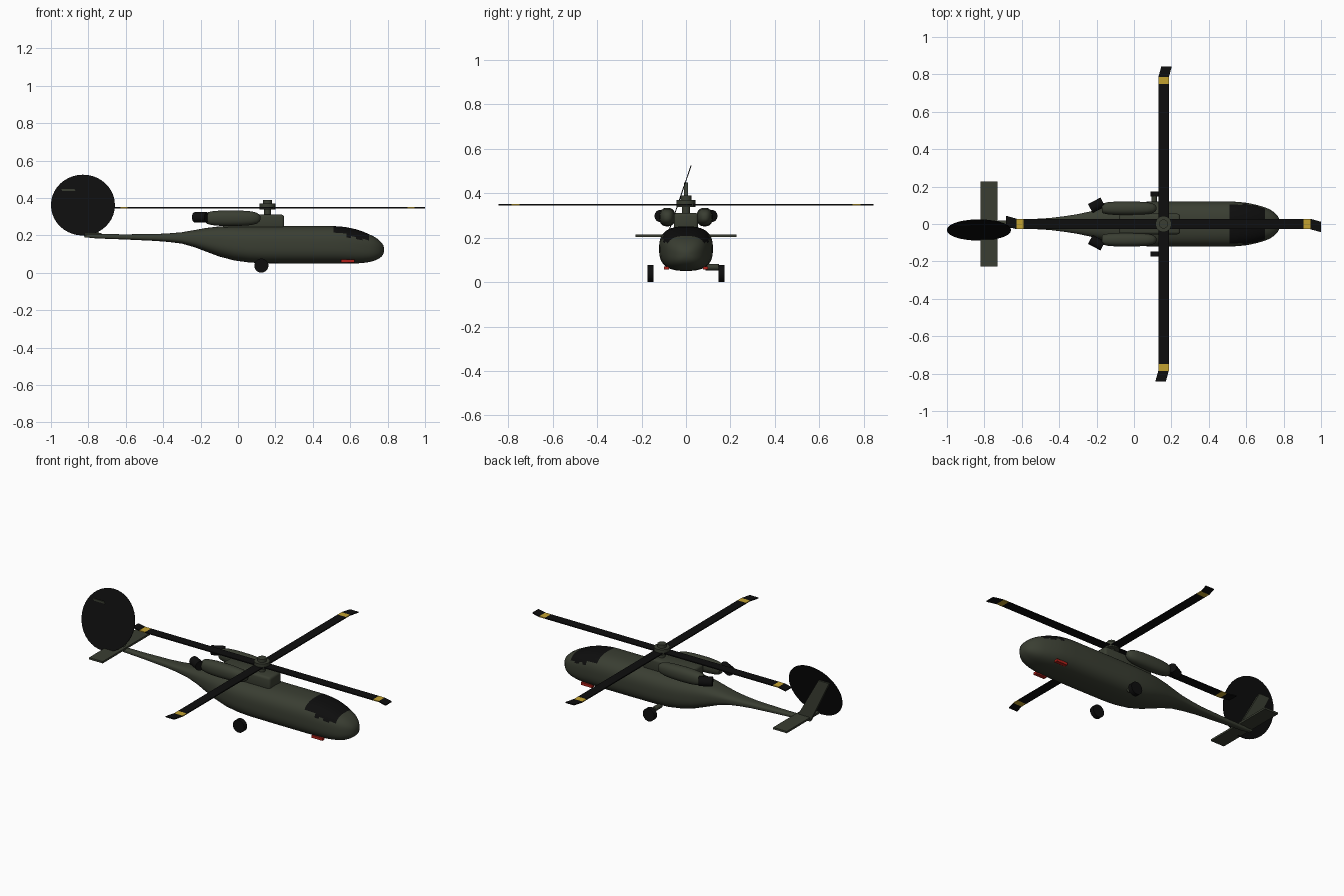
import bpy, bmesh, math
from mathutils import Matrix, Vector

if "Cube" in bpy.data.objects:
    bpy.data.objects.remove(bpy.data.objects["Cube"])


def material(name, rgb):
    m = bpy.data.materials.new(name)
    m.diffuse_color = (*rgb, 1)
    m.use_nodes = True
    m.node_tree.nodes["Principled BSDF"].inputs["Base Color"].default_value = m.diffuse_color
    return m


GREEN = material("olive green", (0.042, 0.048, 0.032))
BLACK = material("black", (0.004, 0.004, 0.004))
YELLOW = material("yellow", (0.55, 0.36, 0.03))
RED = material("red", (0.45, 0.015, 0.01))


def finish(name, bm, mats, smooth=True):
    bmesh.ops.recalc_face_normals(bm, faces=bm.faces)
    me = bpy.data.meshes.new(name)
    bm.to_mesh(me)
    bm.free()
    for m in mats:
        me.materials.append(m)
    ob = bpy.data.objects.new(name, me)
    bpy.context.collection.objects.link(ob)
    if smooth:
        bpy.ops.object.select_all(action='DESELECT')
        ob.select_set(True)
        bpy.context.view_layer.objects.active = ob
        bpy.ops.object.shade_smooth_by_angle(angle=math.radians(35))
    return ob


def loft_x(stations, n, power, y0=0):
    """Skin of superellipse rings; station = x, bottom z, top z, half width."""
    bm = bmesh.new()
    rings = []
    sgn = lambda v: math.copysign(abs(v) ** (2 / power), v)
    for x, zb, zt, w in stations:
        zc, h = (zb + zt) / 2, (zt - zb) / 2
        rings.append([bm.verts.new((x, y0 + w * sgn(math.cos(a)), zc + h * sgn(math.sin(a))))
                      for a in [2 * math.pi * (i + 0.5) / n for i in range(n)]])
    for r, s in zip(rings, rings[1:]):
        for i in range(n):
            j = (i + 1) % n
            bm.faces.new((r[i], r[j], s[j], s[i]))
    bm.faces.new(rings[0])
    bm.faces.new(rings[-1])
    return bm


def cylinder(name, loc, r, depth, mat, axis='Z', n=32, extra=None):
    rot = {'Z': Matrix(), 'Y': Matrix.Rotation(math.pi / 2, 4, 'X'),
           'X': Matrix.Rotation(math.pi / 2, 4, 'Y')}[axis]
    bm = bmesh.new()
    bmesh.ops.create_cone(bm, cap_ends=True, segments=n, radius1=r, radius2=r, depth=depth,
                          matrix=Matrix.Translation(loc) @ (extra or Matrix()) @ rot)
    return finish(name, bm, [mat])


def box(name, lo, hi, mat, bevel=0):
    lo, hi = Vector(lo), Vector(hi)
    bm = bmesh.new()
    bmesh.ops.create_cube(bm, size=1, matrix=Matrix.Translation((lo + hi) / 2)
                          @ Matrix.Diagonal((*(hi - lo), 1)))
    if bevel:
        bmesh.ops.bevel(bm, geom=bm.edges[:], offset=bevel, segments=3, profile=0.5, affect='EDGES')
    return finish(name, bm, [mat], smooth=bevel > 0)


def prism(bm, pts, offset):
    """Extrude a flat outline by an offset vector."""
    a = [bm.verts.new(p) for p in pts]
    b = [bm.verts.new(Vector(p) + Vector(offset)) for p in pts]
    faces = [bm.faces.new(a), bm.faces.new(b[::-1])]
    for i in range(len(a)):
        j = (i + 1) % len(a)
        faces.append(bm.faces.new((a[i], b[i], b[j], a[j])))
    return faces


# Fuselage and tail boom, with glazing chosen by position
body = [(-0.80, 0.188, 0.205, 0.012), (-0.76, 0.184, 0.207, 0.016), (-0.60, 0.178, 0.206, 0.023),
        (-0.45, 0.171, 0.207, 0.032), (-0.37, 0.165, 0.211, 0.042), (-0.30, 0.156, 0.217, 0.053),
        (-0.23, 0.136, 0.229, 0.068), (-0.17, 0.113, 0.240, 0.083), (-0.10, 0.087, 0.248, 0.099),
        (-0.02, 0.066, 0.25, 0.112), (0.06, 0.055, 0.25, 0.119), (0.14, 0.051, 0.25, 0.121),
        (0.32, 0.05, 0.25, 0.121), (0.51, 0.05, 0.25, 0.121), (0.545, 0.05, 0.248, 0.119),
        (0.58, 0.05, 0.244, 0.116), (0.605, 0.05, 0.239, 0.113), (0.63, 0.05, 0.233, 0.108),
        (0.665, 0.052, 0.222, 0.1), (0.70, 0.057, 0.207, 0.089), (0.725, 0.063, 0.195, 0.079),
        (0.75, 0.074, 0.179, 0.062), (0.768, 0.087, 0.161, 0.043), (0.777, 0.1, 0.147, 0.026),
        (0.781, 0.114, 0.132, 0.01)]
bm = loft_x(body, 48, 2.7)
for f in bm.faces:
    c = f.calc_center_median()
    sill = 0.212 if c.x < 0.58 else 0.192 if c.x < 0.63 else 0.175
    if 0.51 < c.x < 0.70 and c.z > sill:
        f.material_index = 1
finish("fuselage", bm, [GREEN, BLACK])

# Engine deck below the mast
box("engine_deck", (-0.08, -0.055, 0.235), (0.247, 0.055, 0.311), GREEN, 0.014)

# Engine nacelles and exhausts
profile = [(-0.172, 0.6), (-0.165, 0.74), (-0.14, 0.88), (-0.10, 0.97), (-0.05, 1.0), (0.02, 0.97),
           (0.07, 0.88), (0.10, 0.7), (0.115, 0.45), (0.12, 0.2)]
for side, s in (("left", 1), ("right", -1)):
    st = [(x, 0.292 - 0.042 * k, 0.292 + 0.042 * k, 0.037 * k) for x, k in profile]
    finish(side + "_nacelle", loft_x(st, 28, 2.3, s * 0.084), [GREEN])
    cylinder(side + "_exhaust", (-0.2, s * 0.1, 0.297), 0.027, 0.075, BLACK, 'X', 24,
             Matrix.Rotation(s * math.radians(28), 4, 'Z'))
    # Wheels and red side lights under the nose
    cylinder(side + "_wheel", (0.125, s * 0.16, 0.0385), 0.0375, 0.027, BLACK, 'Y')
    ys = sorted((s * 0.076, s * 0.098))
    box(side + "_red_light", (0.55, ys[0], 0.056), (0.622, ys[1], 0.071), RED)

# Single axle strut
cylinder("wheel_strut", (0.108, 0.118, 0.067), 0.014, 0.062, GREEN, 'Y', 20)

# Rotor mast and hub
HX = 0.158
cylinder("rotor_mast", (HX, 0, 0.325), 0.018, 0.05, GREEN)
cylinder("rotor_hub", (HX, 0, 0.354), 0.043, 0.032, GREEN)
cylinder("hub_cap", (HX, 0, 0.378), 0.024, 0.022, GREEN)

# Four blades with yellow bands and swept tips
bm = bmesh.new()
for q in range(4):
    turn = Matrix.Translation((HX, 0, 0.345)) @ Matrix.Rotation(q * math.pi / 2, 4, 'Z')
    for r0, r1, sweep, mi in ((0.02, 0.748, 0, 0), (0.748, 0.785, 0, 1), (0.785, 0.842, -0.016, 0)):
        pts = [turn @ Vector(p) for p in ((r0, -0.028, 0), (r1, sweep - 0.028, 0),
                                          (r1, sweep + 0.028, 0), (r0, 0.028, 0))]
        for f in prism(bm, pts, (0, 0, 0.006)):
            f.material_index = mi
finish("main_rotor_blades", bm, [BLACK, YELLOW], False)

# Tail fin, leaning backwards
bm = bmesh.new()
prism(bm, [(-0.73, -0.009, 0.19), (-0.82, -0.009, 0.19), (-0.945, -0.009, 0.448),
           (-0.875, -0.009, 0.448)], (0, 0.018, 0))
finish("tail_fin", bm, [GREEN], False)

# Stabiliser
box("stabiliser", (-0.82, -0.226, 0.203), (-0.73, 0.226, 0.214), GREEN)

# Canted tail rotor disc
cylinder("tail_rotor_disc", (-0.829, -0.032, 0.362), 0.171, 0.004, BLACK, 'Y', 40,
         Matrix.Rotation(math.radians(-18.7), 4, 'X'))
